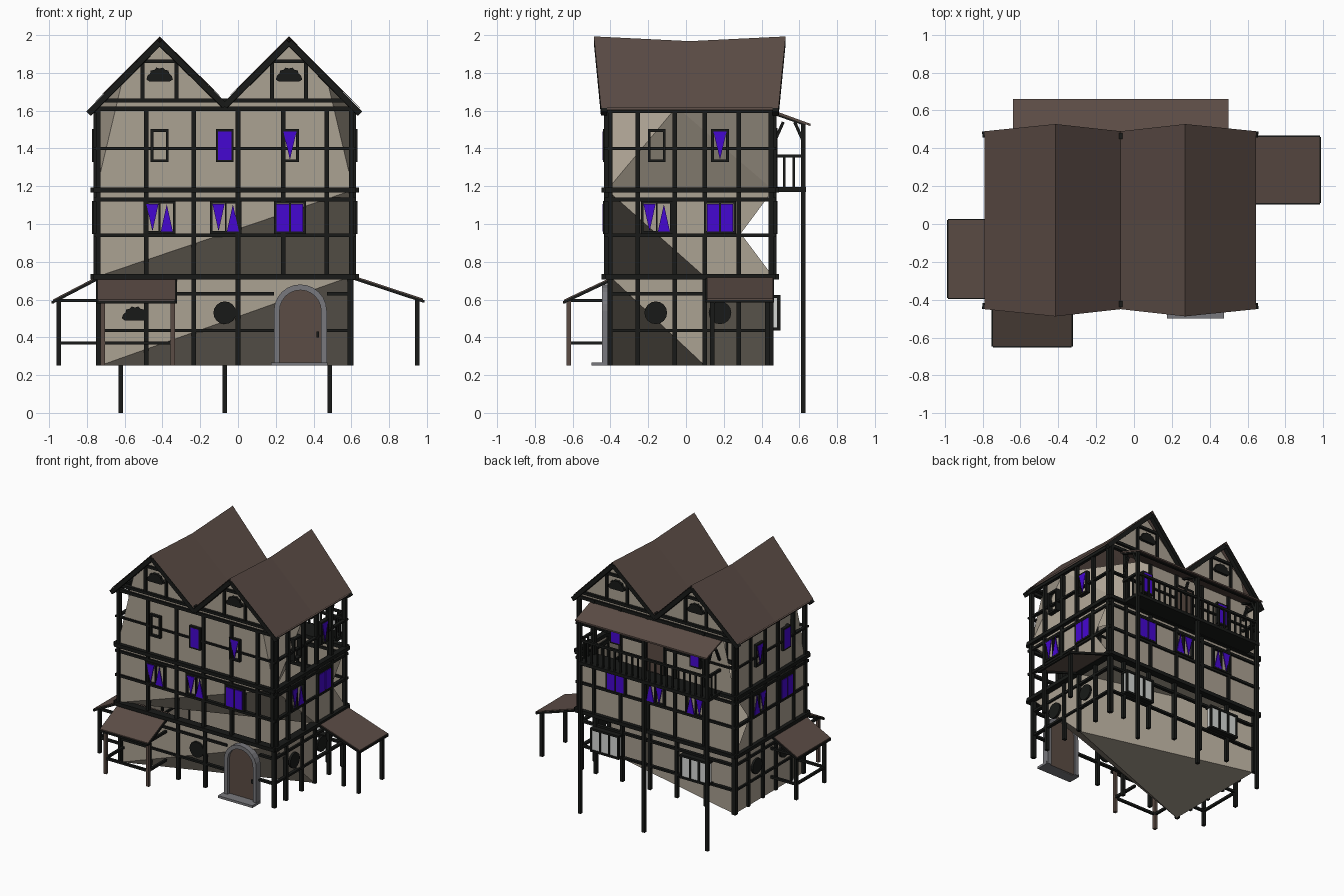
import bpy, bmesh, math
from mathutils import Vector

if "Cube" in bpy.data.objects:
    bpy.data.objects.remove(bpy.data.objects["Cube"])

def material(name, rgb):
    m = bpy.data.materials.new(name)
    m.diffuse_color = (*rgb, 1)
    m.use_nodes = True
    m.node_tree.nodes["Principled BSDF"].inputs["Base Color"].default_value = m.diffuse_color
    return m

PLASTER = material("plaster", (0.41, 0.36, 0.29))
ROOF = material("roof_brown", (0.105, 0.072, 0.060))
TIMBER = material("dark_timber", (0.009, 0.010, 0.009))
GLASS = material("violet_glass", (0.060, 0.002, 0.64))
STONE = material("grey_stone", (0.19, 0.19, 0.205))
PALE = material("pale_pane", (0.66, 0.68, 0.66))
DOOR = material("door_wood", (0.105, 0.072, 0.058))

parts = {}

def mesh_of(name, mat):
    return parts.setdefault(name, (bmesh.new(), mat))[0]

def prism(name, mat, pts, vec):
    """Extrude a polygon along a vector."""
    bm = mesh_of(name, mat)
    v, n = Vector(vec), len(pts)
    a = [bm.verts.new(Vector(p)) for p in pts]
    b = [bm.verts.new(Vector(p) + v) for p in pts]
    bm.faces.new(a)
    bm.faces.new(b[::-1])
    for i in range(n):
        bm.faces.new((a[i], b[i], b[(i + 1) % n], a[(i + 1) % n]))

def sheet(name, pts):
    """Single plaster wall face."""
    bm = mesh_of(name, PLASTER)
    bm.faces.new([bm.verts.new(p) for p in pts])

def box(name, mat, p, q):
    lo = [min(a, b) for a, b in zip(p, q)]
    hi = [max(a, b) for a, b in zip(p, q)]
    prism(name, mat, [(lo[0], lo[1], lo[2]), (hi[0], lo[1], lo[2]), (hi[0], hi[1], lo[2]),
                      (lo[0], hi[1], lo[2])], (0, 0, hi[2] - lo[2]))

def strut(name, mat, p, q, w=0.024):
    """Square beam between two points."""
    p, q = Vector(p), Vector(q)
    d = (q - p).normalized()
    s = d.cross(Vector((0, 0, 1)) if abs(d.z) < 0.95 else Vector((1, 0, 0))).normalized() * w / 2
    t = d.cross(s).normalized() * w / 2
    prism(name, mat, [p + s + t, p - s + t, p - s - t, p + s - t], q - p)

# Facade frame: u runs along the wall, d is the distance outwards
CX, CY = -0.07, 0.022

def at(side, u, d, z):
    g = 0 if z < 0.72 else 0.018
    return {"front": (u, CY - 0.422 - g - d, z), "back": (u, CY + 0.422 + g + d, z),
            "right": (CX + 0.662 + g + d, u, z), "left": (CX - 0.662 - g - d, u, z)}[side]

def plate(name, mat, side, uz, d=0.004, t=0.006):
    pts = [Vector(at(side, u, d, z)) for u, z in uz]
    prism(name, mat, pts, Vector(at(side, 0, t, 1)) - Vector(at(side, 0, 0, 1)))

def beam(side, u0, u1, z0, z1, d=0.016, name="timber_frame", mat=TIMBER):
    box(name, mat, at(side, u0, -0.012, z0), Vector(at(side, u1, d, (z0 + z1) / 2))[:2] + (z1,))

# Faceted plaster shell: right-hand corners are cut by slanted planes
G, M, U = "ground_floor_wall", "middle_floor_wall", "upper_floor_wall"
L, R, F, B = -.732, .592, -.40, .444
sheet(G, [(L, F, .25), (R, F, .72), (L, F, .72)])
sheet(G, [(L, F, .25), (R, .10, .25), (R, F, .72)])
sheet(G, [(R, F, .72), (R, .10, .25), (R, .10, .72)])
sheet(G, [(R, .10, .25), (L, B, .25), (L, B, .72), (R, .10, .72)])
sheet(G, [(L, F, .25), (L, B, .25), (L, B, .72), (L, F, .72)])
sheet(G, [(L, F, .25), (R, .10, .25), (L, B, .25)])
L, R, F, B = -.75, .61, -.418, .462
sheet(M, [(L, F, .72), (R, F, 1.18), (L, F, 1.18)])
sheet(M, [(L, F, .72), (R, .10, .72), (R, F, 1.18)])
sheet(M, [(L, B, .72), (R, B, .72), (R, B, 1.18), (L, B, 1.18)])
sheet(M, [(R, F, 1.18), (R, .10, .72), (R, B, .72), (R, .29, .95), (R, B, 1.18)])
sheet(M, [(L, F, .72), (L, B, .72), (L, .29, .95), (L, B, 1.18), (L, F, 1.18)])
sheet(M, [(L, F, .725), (R, .10, .725), (R, B, .725), (L, B, .725)])
GABLES = [(.47, 1.77), (.27, 1.95), (-.07, 1.63), (-.415, 1.95), (-.61, 1.77)]
sheet(U, [(x, F, z) for x, z in [(L, 1.18), (R, 1.18)] + GABLES])
sheet(U, [(x, B, z) for x, z in [(L, 1.18), (.25, 1.18), (.25, 1.62), (R, 1.62)] + GABLES])
sheet(U, [(R, F, 1.18), (R, -.05, 1.62), (.47, F, 1.77)])
sheet(U, [(L, F, 1.18), (L, -.05, 1.62), (-.61, F, 1.77)])
sheet(U, [(R, F, 1.18), (.25, B, 1.18), (R, -.05, 1.62)])
sheet(U, [(.25, B, 1.18), (.25, B, 1.62), (R, -.05, 1.62)])
sheet(U, [(L, F, 1.18), (L, B, 1.18), (L, B, 1.62), (L, -.05, 1.62)])

# Timber framing
POSTS = {"front": (-.74, -.485, -.235, 0, .24, .47, .60), "right": (-.40, -.255, -.06, .10, .28, .45)}
POSTS["back"], POSTS["left"] = POSTS["front"], POSTS["right"]
RAILS = ((.435, .016), (.63, .018), (.72, .028), (.94, .02), (1.13, .02), (1.18, .028), (1.40, .014), (1.61, .024))
for side, posts in POSTS.items():
    wide = side in ("front", "back")
    for u in posts:
        for z0, z1 in ((.25, .715), (.725, .95), (.95, 1.12), (1.12, 1.62)):
            if side == "front" and z0 < .5 and u in (.24, .47):
                continue
            if z0 == .95 and ((wide and u == .24) or (not wide and u == .10)):
                continue
            beam(side, u - .012, u + .012, z0, z1)
    ends = (-.765, .625) if wide else (-.43, .475)
    for z, h in RAILS:
        thick = h > .025
        spans = [ends] if thick or z > .7 else [(ends[0] + .02, ends[1] - .02)]
        if side == "front" and z < .65:
            spans = [(-.745, .19), (.47, .605)]
        for a, b in spans:
            beam(side, a, b, z - h / 2, z + h / 2, .03 if thick else .014)

# Windows
def window_frame(side, u, w, z0, z1, name="window_frames"):
    for s in (-1, 1):
        beam(side, u + s * w / 2 - .007, u + s * w / 2 + .007, z0, z1, .022, name)
    for z in (z0, z1):
        beam(side, u - w / 2 - .007, u + w / 2 + .007, z - .007, z + .007, .022, name)

def pane(side, u, w, z0, z1, shape):
    a, b = u - w / 2, u + w / 2
    uz = {"full": [(a, z0), (b, z0), (b, z1), (a, z1)],
          "down": [(a, z1), (u, z0), (b, z1)], "up": [(a, z0), (b, z0), (u, z1)]}.get(shape)
    if uz:
        plate("violet_panes", GLASS, side, uz, .017)

TOP = {"front": ((-.415, ""), (-.07, "full"), (.275, "down")), "back": ((-.415, "full"), (.275, "full")),
       "right": ((-.155, ""), (.18, "down")), "left": ((-.155, "full"), (.18, "down"))}
MID = {"front": ((-.415, 0), (-.065, 0), (.275, 1)), "back": ((-.415, 0), (-.065, 0), (.275, 1)),
       "right": ((-.155, 0), (.18, 1)), "left": ((-.155, 1), (.18, 0))}
for side in TOP:
    for u, shape in TOP[side]:
        window_frame(side, u, .08, 1.335, 1.495)
        pane(side, u, .07, 1.34, 1.49, shape)
    for u, full in MID[side]:
        window_frame(side, u, .155, .955, 1.115)
        beam(side, u - .005, u + .005, .96, 1.11, .018, "window_frames")
        for s, shape in ((-1, "down"), (1, "up")):
            pane(side, u + s * .038, .064, .96, 1.105, "full" if full else shape)

# Round windows on the ground floor
for side, us in (("front", (-.07,)), ("right", (-.16, .18)), ("left", (-.16, .18))):
    for u in us:
        plate("round_windows", TIMBER, side, [(u + .06 * math.cos(k * math.pi / 8), .53 + .06 * math.sin(k * math.pi / 8))
                                              for k in range(16)], 0, .016)

# Scalloped dark ornaments on gables and porch wall
def ornament(side, u, z):
    pts = [(u - .055, z - .035), (u + .055, z - .035), (u + .07, z - .025)]
    for k in range(1, 12):
        a, r = k * math.pi / 12, 1 if k % 2 else .88
        pts.append((u + .066 * r * math.cos(a), z - .02 + .06 * r * math.sin(a)))
    plate("ornaments", TIMBER, side, pts + [(u - .07, z - .025)], 0, .02)

ornament("front", -.545, .525)
for side in ("front", "back"):
    for u in (-.415, .27):
        ornament(side, u, 1.79)
        beam(side, u - .11, u + .11, 1.852, 1.872)
        for s in (-1, 1):
            beam(side, u + s * .09 - .01, u + s * .09 + .01, 1.65, 1.865)
    beam(side, -.72, .58, 1.643, 1.664, .02)

# Double gable roof with sagging ridges
XS, ZS = (-.79, -.415, -.07, .27, .645), (1.615, 1.993, 1.655, 1.993, 1.615)
def roof_row(t):
    return [Vector((x, CY - .002 + t * (.508 if i % 2 else .47), z - (.025 * (1 - abs(t)) if i % 2 else 0)))
            for i, (x, z) in enumerate(zip(XS, ZS))]
bm = mesh_of("double_roof", ROOF)
for dz in (0, -.012):
    rows = [[bm.verts.new(p + Vector((0, 0, dz))) for p in roof_row(t)] for t in (-1, 0, 1)]
    for j in range(2):
        for i in range(4):
            bm.faces.new((rows[j][i], rows[j][i + 1], rows[j + 1][i + 1], rows[j + 1][i]))
for t in (-.965, .965):
    row = [p - Vector((0, 0, .030)) for p in roof_row(t)]
    for p, q in zip(row, row[1:]):
        strut("barge_boards", TIMBER, p, q, .032)
for x in (-.765, .62):
    strut("eaves_beams", TIMBER, (x, -.43, 1.60), (x, .47, 1.60))

# Arched front door
def arch(r, base=.25):
    return [(.33 + r, base)] + [(.33 + r * math.cos(k * math.pi / 12), .54 + r * math.sin(k * math.pi / 12))
                                for k in range(13)] + [(.33 - r, base)]
plate("door_surround", STONE, "front", arch(.14) + arch(.11)[::-1], -.01, .055)
plate("front_door", DOOR, "front", arch(.112), 0, .02)
box("door_step", STONE, (.175, -.50, .25), (.475, -.40, .268))
box("door_handle", TIMBER, (.415, -.43, .40), (.43, -.42, .43))

# Lean-to porches: outer edge a-b, inner edge c-d
def porch(name, a, b, c, d, posts, rails, mat=TIMBER):
    prism("porch_roofs", ROOF, [a, b, d, c], (0, 0, -.008))
    for p, q in ((a, c), (b, d), (a, b)):
        strut("porch_frames", TIMBER, Vector(p) - Vector((0, 0, .014)), Vector(q) - Vector((0, 0, .014)), .014)
    for x, y in posts:
        strut(name + "_posts", mat, (x, y, .25), (x, y, .60))
    for p, q in rails:
        for z in (.37, .595):
            strut("porch_rails", TIMBER, (*p, z), (*q, z), .018)

porch("front_porch", (-.745, -.645, .60), (-.33, -.645, .60), (-.745, -.37, .73), (-.33, -.37, .73),
      ((-.715, -.62), (-.345, -.62)),
      (((-.715, -.62), (-.345, -.62)), ((-.715, -.62), (-.715, -.4)), ((-.345, -.62), (-.345, -.4))), DOOR)
porch("left_porch", (-.98, -.39, .60), (-.98, .02, .60), (-.73, -.39, .73), (-.73, .02, .73),
      ((-.95, -.36), (-.95, -.01)),
      (((-.95, -.36), (-.95, -.01)), ((-.95, -.36), (-.73, -.36)), ((-.95, -.01), (-.73, -.01))))
porch("right_porch", (.98, .11, .605), (.98, .46, .605), (.60, .11, .73), (.60, .46, .73), ((.95, .14), (.95, .43)), ())

# Rear balcony on tall posts
prism("balcony_roof", ROOF, [(-.64, .44, 1.61), (.50, .44, 1.61), (.50, .66, 1.53), (-.64, .66, 1.53)], (0, 0, -.012))
box("balcony_floor", TIMBER, (-.635, .45, 1.17), (.495, .635, 1.195))
for x in (-.62, -.07, .485):
    strut("balcony_posts", TIMBER, (x, .62, 0), (x, .62, 1.54))
    strut("balcony_frame", TIMBER, (x, .46, 1.59), (x, .63, 1.53), .02)
    for y0, y1 in ((.62, .575), (.47, .515)):
        strut("balcony_braces", TIMBER, (x, y0, 1.44), (x, y1, 1.54), .016)
for z in (1.36, 1.53):
    strut("balcony_rail", TIMBER, (-.62, .62, z), (.485, .62, z), .018)
for x in (-.62, .485):
    strut("balcony_rail", TIMBER, (x, .46, 1.36), (x, .62, 1.36), .018)
    for y in (.52, .57):
        strut("balusters", TIMBER, (x, y, 1.19), (x, y, 1.36), .012)
for k in range(1, 22):
    x = -.62 + k * 1.105 / 22
    strut("balusters", TIMBER, (x, .62, 1.19), (x, .62, 1.36), .012)
beam("back", -.14, 0, 1.19, 1.50, .018, "balcony_door", DOOR)
window_frame("back", -.07, .15, 1.19, 1.50)

# Rear bay windows with pale panes
for u in (-.42, .36):
    for z in (.445, .615):
        box("bay_frames", TIMBER, (u - .125, .44, z - .008), (u + .125, .50, z + .008))
    for k in range(4):
        x = u - .117 + k * .078
        box("bay_frames", TIMBER, (x - .007, .482, .445), (x + .007, .50, .615))
    box("bay_panes", PALE, (u - .115, .484, .45), (u + .115, .492, .61))
    for s in (-1, 1):
        box("bay_panes", PALE, (u + s * .117, .45, .45), (u + s * .111, .49, .61))

# Turn every part into an object
for name, (bm, mat) in parts.items():
    bmesh.ops.recalc_face_normals(bm, faces=bm.faces)
    for i, f in enumerate(list(bm.faces)):
        f.normal_update()
        if name == "double_roof":  # upper sheet faces up, lower sheet down
            if (f.normal.z > 0) != (i < 8):
                f.normal_flip()
        elif mat == PLASTER:  # wall sheets face outwards
            if f.normal.dot(f.verts[0].co - Vector((CX, CY, .9))) < 0:
                f.normal_flip()
    me = bpy.data.meshes.new(name)
    bm.to_mesh(me)
    bm.free()
    me.materials.append(mat)
    bpy.context.collection.objects.link(bpy.data.objects.new(name, me))
